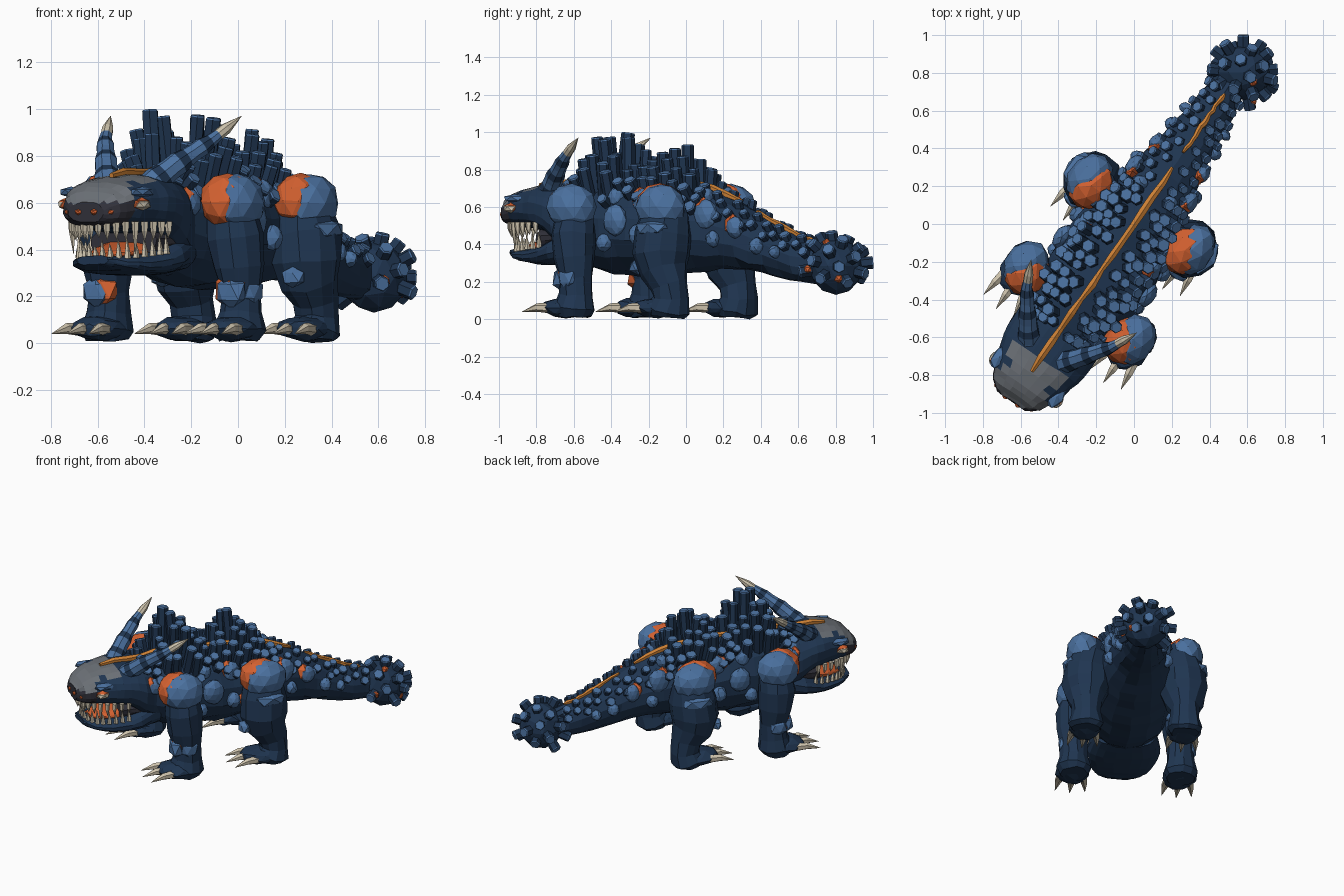
import bpy, bmesh, math, random
from mathutils import Vector, Matrix

if "Cube" in bpy.data.objects:
    bpy.data.objects.remove(bpy.data.objects["Cube"])

random.seed(4)
TURN = Matrix.Rotation(math.radians(-34.7), 4, 'Z')  # creature stands diagonally


def material(name, rgb):
    m = bpy.data.materials.new(name)
    m.diffuse_color = (*rgb, 1)
    m.use_nodes = True
    m.node_tree.nodes["Principled BSDF"].inputs["Base Color"].default_value = m.diffuse_color
    return m


NAVY = material("navy_hide", (0.014, 0.036, 0.082))
BLUE = material("blue_plate", (0.070, 0.165, 0.350))
ORANGE = material("lava_orange", (0.66, 0.120, 0.030))
AMBER = material("amber_seam", (0.60, 0.215, 0.035))
CREAM = material("cream_horn", (0.62, 0.55, 0.42))
GREY = material("grey_snout", (0.150, 0.165, 0.185))
LIP = material("dark_lip", (0.030, 0.030, 0.042))


def finish(bm, name, mats, rule=None, jitter=0.0):
    for v in bm.verts:
        v.co += Vector([random.uniform(-jitter, jitter) for _ in range(3)])
    bmesh.ops.recalc_face_normals(bm, faces=bm.faces)
    bm.normal_update()
    if rule:
        for f in bm.faces:
            f.material_index = rule(f.calc_center_median(), f.normal)
    me = bpy.data.meshes.new(name)
    bm.to_mesh(me)
    bm.free()
    for m in mats:
        me.materials.append(m)
    me.transform(TURN)
    ob = bpy.data.objects.new(name, me)
    bpy.context.collection.objects.link(ob)
    return ob


def loft(bm, rings, mat=lambda i: 0):
    rows = [[bm.verts.new(p) for p in r] for r in rings]
    n = len(rows[0])
    for i, (a, b) in enumerate(zip(rows, rows[1:])):
        for k in range(n):
            f = bm.faces.new((a[k], a[(k + 1) % n], b[(k + 1) % n], b[k]))
            f.material_index = mat(i)
    bm.faces.new(rows[0][::-1]).material_index = mat(0)
    bm.faces.new(rows[-1]).material_index = mat(len(rows) - 1)


def tube(bm, pts, n=6, mat=lambda i: 0):
    """Loft round sections through (x, y, z, radius) points."""
    cs = [Vector(p[:3]) for p in pts]
    rings = []
    for i, c in enumerate(cs):
        d = cs[min(i + 1, len(cs) - 1)] - cs[max(i - 1, 0)]
        side = d.cross(Vector((0, 1, 0)) if abs(d.z) > abs(d.y) else Vector((1, 0, 0))).normalized()
        up = d.normalized().cross(side)
        rings.append([c + pts[i][3] * (math.cos(t) * side + math.sin(t) * up)
                      for t in (2 * math.pi * k / n for k in range(n))])
    loft(bm, rings, mat)


def blob(bm, c, size, sub=2, mat=0):
    m = Matrix.Translation(c) @ Matrix.Diagonal((*size, 1))
    vs = bmesh.ops.create_icosphere(bm, subdivisions=sub, radius=1, matrix=m)["verts"]
    for f in {f for v in vs for f in v.link_faces}:
        f.material_index = mat


def interp(table, y):
    for a, b in zip(table, table[1:]):
        if y <= b[0]:
            t = max(0, (y - a[0]) / (b[0] - a[0]))
            return [p + (q - p) * t for p, q in zip(a[1:], b[1:])]
    return list(table[-1][1:])


def section(y, zc, rx, rz, n=14, p=1.0):
    def pw(v):
        return math.copysign(abs(v) ** p, v)
    return [Vector((rx * pw(math.cos(t)), y, zc + rz * pw(math.sin(t))))
            for t in (2 * math.pi * (k + .5) / n for k in range(n))]


# Torso and tail: y, centre height, half width, half height
BODY = [(-.82, .53, .15, .15), (-.72, .52, .20, .19), (-.6, .51, .24, .23), (-.45, .49, .275, .25),
        (-.2, .48, .28, .25), (0, .48, .26, .24), (.15, .48, .23, .22), (.35, .45, .17, .18),
        (.55, .38, .135, .145), (.75, .315, .11, .12), (.93, .285, .09, .10)]
bm = bmesh.new()
steps = [-.82 + i * 1.75 / 20 for i in range(21)]
loft(bm, [section(y, *interp(BODY, y)) for y in steps])
finish(bm, "body_and_tail", [NAVY], jitter=.007)


def jaw(name, table, mats, rule=None, count=9):
    bm = bmesh.new()
    y0, y1 = table[0][0], table[-1][0]
    for_y = [y0 + (y1 - y0) * (i / count) ** 1.4 for i in range(count + 1)]
    rings = []
    for y in for_y:
        b, t, w = interp(table, y)
        rings.append(section(y, (b + t) / 2, w, (t - b) / 2, 20, .78))
    loft(bm, rings)
    finish(bm, name, mats, rule, .004)


def head_colour(c, n):
    if c.y < -.87 and c.z > .60 and abs(c.x) < .15 + .02 * math.sin(40 * c.y) and n.z > -.2:
        return 1
    return 2 if c.y < -1.03 and c.z > .5 else 0


# Head: y, bottom, top, half width
jaw("upper_head", [(-1.14, .515, .60, .09), (-1.10, .50, .65, .15), (-1.04, .49, .685, .18),
                   (-.97, .485, .705, .21), (-.88, .475, .72, .235), (-.79, .45, .72, .25),
                   (-.72, .38, .715, .25), (-.6, .29, .70, .21)], [NAVY, GREY, LIP], head_colour, 13)
jaw("lower_jaw", [(-1.09, .335, .375, .08), (-1.04, .315, .37, .14), (-.95, .295, .375, .19),
                  (-.85, .29, .39, .22), (-.75, .29, .44, .24), (-.6, .3, .5, .2)], [NAVY])
jaw("mouth_back", [(-.86, .37, .49, .17), (-.7, .38, .5, .19)], [LIP], None, 2)
jaw("tongue", [(-1.03, .36, .385, .05), (-.95, .36, .41, .11), (-.8, .36, .45, .14)], [ORANGE], None, 4)

# Teeth along both jaws
bm = bmesh.new()
for k in range(19):
    a = math.radians(-90 + 10 * k)
    s, c = math.sin(a), math.cos(a)
    fang = .06 if k in (4, 14) else random.uniform(-.015, .012)
    x, y = .215 * s, -.83 - .275 * c
    tube(bm, [(x, y, .52, .017), (x, y, .48, .014), (x * .97, y + .005, .44 - fang, .001)], 5)
    x, y = .195 * s, -.82 - .25 * c
    lift = .025 * (1 - c)
    h = random.uniform(.05, .085) + (.03 if k in (5, 13) else 0)
    tube(bm, [(x, y, .355 + lift, .016), (x, y, .38 + lift, .013), (x, y - .005, .365 + h + lift, .001)], 5)
finish(bm, "teeth", [CREAM])

# Eyes, brow plates and nostrils
bm = bmesh.new()
for s in (-1, 1):
    blob(bm, (s * .192, -1.0, .595), (.034, .05, .03), 1, 1)
    blob(bm, (s * .200, -1.003, .592), (.033, .045, .025), 1, 0)
    blob(bm, (s * .185, -.985, .645), (.04, .075, .024), 1, 2)
    for x, y in ((.04, -1.138), (.11, -1.115)):
        blob(bm, (s * x, y, .56), (.018, .016, .014), 1, 1)
finish(bm, "face_details", [CREAM, ORANGE, BLUE])

# Banded horns with pale tips
for s, side in ((-1, "left"), (1, "right")):
    bm = bmesh.new()
    path = [(0, .09, -.84, .65), (.35, .18, -.73, .76), (.7, .275, -.60, .865), (1, .34, -.465, .97)]
    pts = []
    for i in range(14):
        t = i / 13
        x, y, z = interp(path, t)
        r = .062 * (1 - t) ** .6 + (.005 if i % 3 == 2 else 0)
        pts.append((s * x, y, z, r if i < 13 else .001))
    tube(bm, pts, 8, lambda i: 2 if i >= 10 else 1 if i % 3 == 2 else 0)
    finish(bm, side + "_horn", [BLUE, NAVY, CREAM])

# Legs, feet, claws and their armour
FRONT = [(.29, -.50, .64, .07), (.315, -.50, .56, .105), (.335, -.50, .45, .122), (.345, -.49, .33, .11),
         (.345, -.475, .22, .088), (.345, -.475, .13, .092), (.345, -.485, .06, .112), (.345, -.485, .012, .09)]
HIND = [(.26, .07, .66, .08), (.285, .07, .57, .125), (.305, .065, .46, .155), (.315, .055, .35, .155),
        (.32, .075, .26, .13), (.32, .115, .18, .098), (.32, .125, .11, .095), (.32, .105, .05, .115),
        (.32, .10, .015, .09)]
for s, side in ((-1, "left"), (1, "right")):
    for kind, path in (("front", FRONT), ("hind", HIND)):
        bm = bmesh.new()
        tube(bm, [(s * x, y, z, r) for x, y, z, r in path], 11)
        fx, fy = path[-1][0], path[-1][1]
        blob(bm, (s * fx, fy - .06, .062), (.112, .14, .055))
        finish(bm, f"{side}_{kind}_leg", [NAVY], jitter=.006)
        bm = bmesh.new()
        for k in (-1, 0, 1):
            x = s * fx + .072 * k
            y = fy - .14 + .025 * abs(k)
            tube(bm, [(x, y, .06, .028), (x + .012 * k, y - .07, .062, .023),
                      (x + .025 * k, y - .16, .04, .001)], 6)
        finish(bm, f"{side}_{kind}_claws", [CREAM])
        bm = bmesh.new()
        if kind == "front":
            blob(bm, (s * .345, -.505, .60), (.115, .14, .128))
            blob(bm, (s * .318, -.535, .605), (.115, .13, .122), 2, 1)
            blob(bm, (s * .35, -.555, .22), (.075, .05, .075), 1)
            blob(bm, (s * .335, -.54, .225), (.085, .05, .085), 1, 1)
            blob(bm, (s * .42, -.485, .22), (.03, .06, .06), 1)
        else:
            blob(bm, (s * .33, .065, .60), (.115, .145, .125))
            blob(bm, (s * .302, .04, .61), (.112, .14, .12), 2, 1)
            blob(bm, (s * .41, .07, .485), (.065, .11, .05), 1)
            blob(bm, (s * .34, -.08, .28), (.06, .04, .045), 1)
            blob(bm, (s * .24, -.07, .45), (.05, .04, .05), 1, 1)
        finish(bm, f"{side}_{kind}_armour", [BLUE, ORANGE], jitter=.004)

# Flank plates: y, height, radius
bm = bmesh.new()
for s in (-1, 1):
    for i, (y, z, r) in enumerate([(-.65, .60, .06), (-.31, .65, .055), (-.27, .53, .085), (-.13, .63, .07),
                                   (-.35, .41, .05), (-.13, .45, .055), (.25, .56, .085), (.20, .66, .045),
                                   (.30, .43, .045), (.42, .49, .06), (.55, .39, .045), (.66, .36, .035)]):
        zc, rx, rz = interp(BODY, y)
        x = s * rx * math.sqrt(max(.1, 1 - ((z - zc) / rz) ** 2))
        blob(bm, (x, y, z), (.042, r * .85, r))
        if i in (0, 3, 6, 9):
            blob(bm, (x - s * .008, y - .022, z + .012), (.04, r * .85, r), 1, 1)
finish(bm, "flank_plates", [BLUE, ORANGE], jitter=.003)


def column(bm, base, d, r, length):
    """Six-sided rock column with a pale cap."""
    d = d.normalized()
    a, b = base - d * .04, base + d * length
    tube(bm, [(*a, r), (*(b - d * .006), r), (*b, r * .88)], 6, lambda i: 1 if i >= 1 else 0)


# Rock columns in rows on both sides of the spine
bm = bmesh.new()
y, row = -.68, 0
while y < .88:
    zc, rx, rz = interp(BODY, y)
    swell = .27 * math.exp(-((y + .44) / .15) ** 2) + .20 * math.exp(-((y + .03) / .15) ** 2)
    rows = ((15, 1), (27, .85), (39, .6), (51, .15)) if y < .2 else ((20, 0), (48, 0))
    for ang, fall in rows:
        for s in (-1, 1):
            a = s * math.radians(ang + (7 if y < .2 else 14) * (row % 2))
            h = .03 + swell * fall * random.uniform(.72, 1.0)
            base = Vector((rx * math.sin(a), y + random.uniform(-.015, .015), zc + rz * math.cos(a)))
            lean = .3 if h > .09 else 1
            r = (.035 if y < .2 else .029) * random.uniform(.82, 1.08)
            if ang < 50 or random.random() < .55:
                column(bm, base, Vector((math.sin(a) * lean, random.uniform(-.08, .08), math.cos(a))), r, h)
    y += .066
    row += 1
finish(bm, "back_columns", [NAVY, BLUE])

# Glowing seam along the spine
for name, a, b, w in (("spine_seam", -.95, .36, .020), ("tail_seam", .46, .84, .015)):
    bm = bmesh.new()
    pts = []
    for i in range(15):
        y = a + (b - a) * i / 14
        zc, rx, rz = interp(BODY, y)
        z = max(zc + rz, interp([(-.95, .71), (-.88, .722), (-.7, .715), (-.6, .70), (-.59, 0)], y)[0])
        taper = .5 if i in (0, 14) else 1
        pts.append((random.uniform(-.005, .005), y, z + .006, w * taper * random.uniform(.75, 1.2)))
    tube(bm, pts, 6)
    finish(bm, name, [AMBER])

# Tail club with radiating columns
bm = bmesh.new()
centre = Vector((.02, .99, .285))
blob(bm, centre, (.15, .145, .155), 2, 0)
for i in range(32):
    z = 1 - (2 * i + 1) / 32
    t = i * 2.39996
    q = math.sqrt(1 - z * z)
    d = Vector((q * math.cos(t), q * math.sin(t), z))
    if z > -.65 and d.y > -.8:
        column(bm, centre + d * .13, d, .034, random.uniform(.045, .078))
        if i % 6 == 0:
            blob(bm, centre + (d + Vector((.3, -.1, 0))) * .125, (.026, .026, .026), 1, 2)
finish(bm, "tail_club", [NAVY, BLUE, ORANGE])
